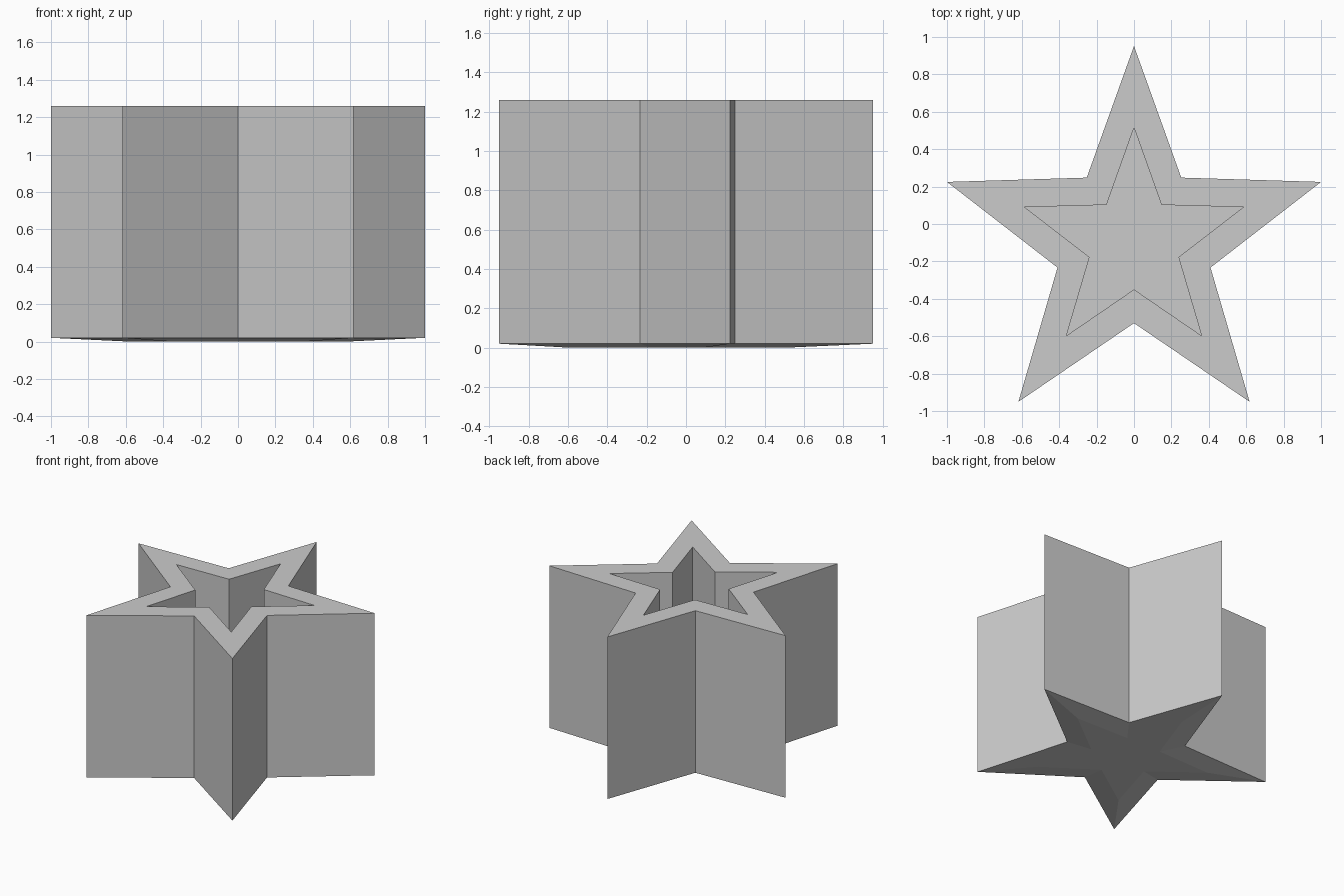
import bpy, bmesh
from math import sin, cos, pi

if "Cube" in bpy.data.objects:
    bpy.data.objects.remove(bpy.data.objects["Cube"])

CENTRE_Y = -0.1            # star centre, so the bounding box is centred
OUTER = (1.0515, 0.43)     # tip and notch radii of the outside wall
INNER = (0.615, 0.25)      # tip and notch radii of the cavity
HEIGHT = 1.26


def star_ring(bm, radii, z):
    """Ten vertices of a five-pointed star, first tip towards +y."""
    return [bm.verts.new((radii[i % 2] * sin(i * pi / 5),
                          CENTRE_Y + radii[i % 2] * cos(i * pi / 5), z))
            for i in range(10)]


bm = bmesh.new()
# Underside, outer wall, rim, cavity wall, cavity floor
rings = [star_ring(bm, r, z) for r, z in (
    (INNER, 0.0), (OUTER, 0.02), (OUTER, HEIGHT), (INNER, HEIGHT), (INNER, 0.02))]
for a, b in zip(rings, rings[1:]):
    for i in range(10):
        j = (i + 1) % 10
        bm.faces.new((a[i], a[j], b[j], b[i]))
bm.faces.new(rings[0])
bm.faces.new(rings[-1])
bmesh.ops.recalc_face_normals(bm, faces=bm.faces)

mesh = bpy.data.meshes.new("star_pot")
bm.to_mesh(mesh)
bm.free()
pot = bpy.data.objects.new("star_pot", mesh)
bpy.context.collection.objects.link(pot)
